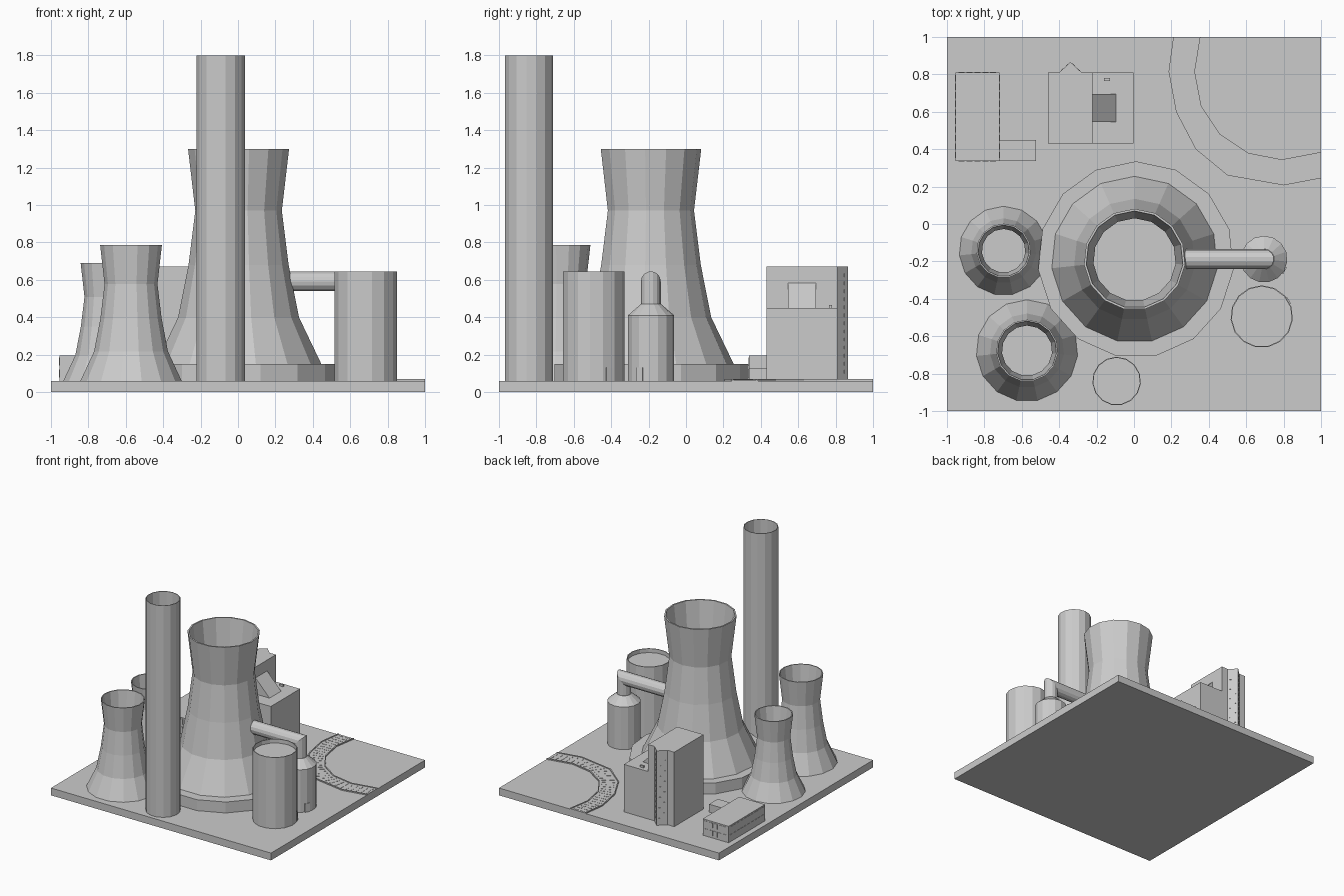
import bpy, bmesh, math
from mathutils import Matrix, Vector

if "Cube" in bpy.data.objects:
    bpy.data.objects.remove(bpy.data.objects["Cube"])

GROUND = 0.06
SIDES = 15


def finish(bm, name):
    bmesh.ops.recalc_face_normals(bm, faces=bm.faces)
    me = bpy.data.meshes.new(name)
    bm.to_mesh(me)
    bm.free()
    ob = bpy.data.objects.new(name, me)
    bpy.context.collection.objects.link(ob)
    return ob


def add_box(bm, lo, hi, matrix=Matrix()):
    lo, hi = Vector(lo), Vector(hi)
    size = hi - lo
    m = matrix @ Matrix.Translation((lo + hi) / 2) @ Matrix.Diagonal((*size, 1))
    bmesh.ops.create_cube(bm, size=1, matrix=m)


def box(name, lo, hi):
    bm = bmesh.new()
    add_box(bm, lo, hi)
    return finish(bm, name)


def loft(bm, rings, closed=False, caps=False):
    rings = [[bm.verts.new(p) for p in ring] for ring in rings]
    n = len(rings[0])
    pairs = list(zip(rings, rings[1:]))
    if closed:
        pairs.append((rings[-1], rings[0]))
    for a, b in pairs:
        for i in range(n):
            j = (i + 1) % n
            bm.faces.new((a[i], a[j], b[j], b[i]))
    if caps:
        bm.faces.new(rings[0])
        bm.faces.new(rings[-1])


def lathe(name, cx, cy, profile, closed=False, caps=False, sides=SIDES):
    bm = bmesh.new()
    angles = [math.pi / 2 + 2 * math.pi * i / sides for i in range(sides)]
    loft(bm, [[(cx + r * math.cos(a), cy + r * math.sin(a), z) for a in angles]
              for r, z in profile], closed, caps)
    return finish(bm, name)


def prism(name, outline, z0, z1):
    bm = bmesh.new()
    loft(bm, [[(x, y, z) for x, y in outline] for z in (z0, z1)], caps=True)
    return finish(bm, name)


def cooling_tower(name, cx, cy, z0, z1, radius, wall):
    # Flared shell: relative radius and height
    shape = [(1, 0), (0.73, 0.217), (0.605, 0.46), (0.523, 0.713), (0.61, 1)]
    outer = [(radius * r, z0 + (z1 - z0) * h) for r, h in shape]
    inner = [(r - wall, z) for r, z in reversed(outer)]
    lathe(name, cx, cy, outer + inner, closed=True)


# Ground slab
box("ground_slab", (-1, -1, 0), (1, 1, GROUND))

# Cooling towers
lathe("main_tower_footing", 0.01, -0.19, [(0.525, GROUND), (0.525, 0.15)], caps=True)
cooling_tower("main_cooling_tower", 0.003, -0.19, 0.15, 1.3, 0.445, 0.012)
cooling_tower("front_cooling_tower", -0.572, -0.677, GROUND, 0.785, 0.272, 0.008)
cooling_tower("left_cooling_tower", -0.697, -0.143, GROUND, 0.69, 0.238, 0.008)

# Chimney, open at the top
lathe("chimney", -0.093, -0.84, [(0.13, 0), (0.13, 1.8), (0.125, 1.8), (0.125, 0)], closed=True)

# Storage tank with a recessed lid
lathe("storage_tank", 0.683, -0.495,
      [(0.167, GROUND), (0.167, 0.645), (0.161, 0.645), (0.161, 0.612)], caps=True)

# Steam tank with conical shoulder
lathe("steam_tank", 0.695, -0.188,
      [(0.125, GROUND), (0.125, 0.41), (0.055, 0.47)], caps=True)

# Mitred steam pipe from the main tower down to the tank
bm = bmesh.new()
ring = [(0.053 * math.cos(2 * math.pi * i / 14), 0.053 * math.sin(2 * math.pi * i / 14))
        for i in range(14)]
loft(bm, [[(0.25, -0.188 + u, 0.592 + v) for u, v in ring],
          [(0.695 + v, -0.188 + u, 0.592 + v) for u, v in ring],
          [(0.695 + v, -0.188 + u, 0.46) for u, v in ring]], caps=True)
finish(bm, "steam_pipe")

# Tank doors
for name, cx, cy, r, ang in (("storage_tank_door", 0.683, -0.495, 0.167, 31),
                             ("steam_tank_door", 0.695, -0.188, 0.125, -29)):
    bm = bmesh.new()
    m = Matrix.Translation((cx, cy, 0)) @ Matrix.Rotation(math.radians(ang), 4, 'Z')
    add_box(bm, (r - 0.02, -0.02, GROUND), (r + 0.003, 0.02, 0.13), m)
    finish(bm, name)

# Reactor hall: tall half and low half
box("hall_tall_block", (-0.46, 0.43, GROUND), (-0.222, 0.81, 0.672))
box("hall_low_block", (-0.222, 0.43, GROUND), (-0.003, 0.81, 0.45))
box("hall_roof_vent", (-0.16, 0.765, 0.45), (-0.128, 0.78, 0.466))

# Sloped skylight on the low roof
bm = bmesh.new()
loft(bm, [[(-0.222, y, 0.45), (-0.095, y, 0.45), (-0.222, y, 0.583)]
          for y in (0.545, 0.695)], caps=True)
finish(bm, "hall_skylight")

# Triangular stair shaft with small windows up both faces
left, apex, right = Vector((-0.4, 0.81)), Vector((-0.34, 0.866)), Vector((-0.28, 0.81))
prism("stair_shaft", [left, apex, right], GROUND, 0.672)
bm = bmesh.new()
for a, b in ((left, apex), (apex, right)):
    mid, d = (a + b) / 2, b - a
    m = Matrix.Translation((*mid, 0)) @ Matrix.Rotation(math.atan2(d.y, d.x), 4, 'Z')
    for k in range(13):
        z = 0.1 + k * 0.043
        for u in (-0.018, 0.018):
            add_box(bm, (u - 0.008, -0.002, z), (u + 0.008, 0.002, z + 0.018), m)
finish(bm, "stair_shaft_windows")

# Office: long block and low annex
box("office_block", (-0.955, 0.338, GROUND), (-0.72, 0.81, 0.195))
box("office_annex", (-0.72, 0.338, GROUND), (-0.525, 0.45, 0.125))

# Office windows in two rows on the walls
bm = bmesh.new()
for z in (0.078, 0.142):
    for i in range(5):
        x = -0.937 + i * 0.042
        for y in (0.338, 0.81):
            add_box(bm, (x, y - 0.003, z), (x + 0.032, y + 0.003, z + 0.042))
    for i in range(10):
        y = 0.352 + i * 0.0455
        for x in (-0.955, -0.72):
            add_box(bm, (x - 0.003, y, z), (x + 0.003, y + 0.034, z + 0.042))
finish(bm, "office_windows")

# Curved track in the back corner
outer = [(0.21, 1), (0.185, 0.815), (0.225, 0.6), (0.33, 0.4), (0.5, 0.26), (0.8, 0.207), (1, 0.245)]
inner = [(0.355, 1), (0.325, 0.815), (0.36, 0.63), (0.46, 0.48), (0.61, 0.38), (0.79, 0.345), (1, 0.385)]
outer, inner = [Vector(p) for p in outer], [Vector(p) for p in inner]


def strip(name, s, t, height):
    # Band between fractions s and t across the track
    bm = bmesh.new()
    rings = []
    for a, b in zip(outer, inner):
        p, q = a.lerp(b, s), a.lerp(b, t)
        rings.append([(*p, GROUND - 0.01), (*q, GROUND - 0.01), (*q, height), (*p, height)])
    loft(bm, rings, caps=True)
    finish(bm, name)


strip("track_bed", 0, 1, 0.064)
strip("track_outer_edge", 0, 0.06, 0.069)
strip("track_inner_edge", 0.94, 1, 0.069)

# Short sleepers across the track
bm = bmesh.new()
for k in range(len(outer) - 1):
    for f in (0.1, 0.3, 0.5, 0.7, 0.9):
        a = outer[k].lerp(outer[k + 1], f)
        b = inner[k].lerp(inner[k + 1], f)
        d = b - a
        for s in (0.3, 0.7):
            m = (Matrix.Translation((*a.lerp(b, s), 0))
                 @ Matrix.Rotation(math.atan2(d.y, d.x), 4, 'Z'))
            add_box(bm, (-0.018, -0.005, 0.062), (0.018, 0.005, 0.066), m)
finish(bm, "track_sleepers")
